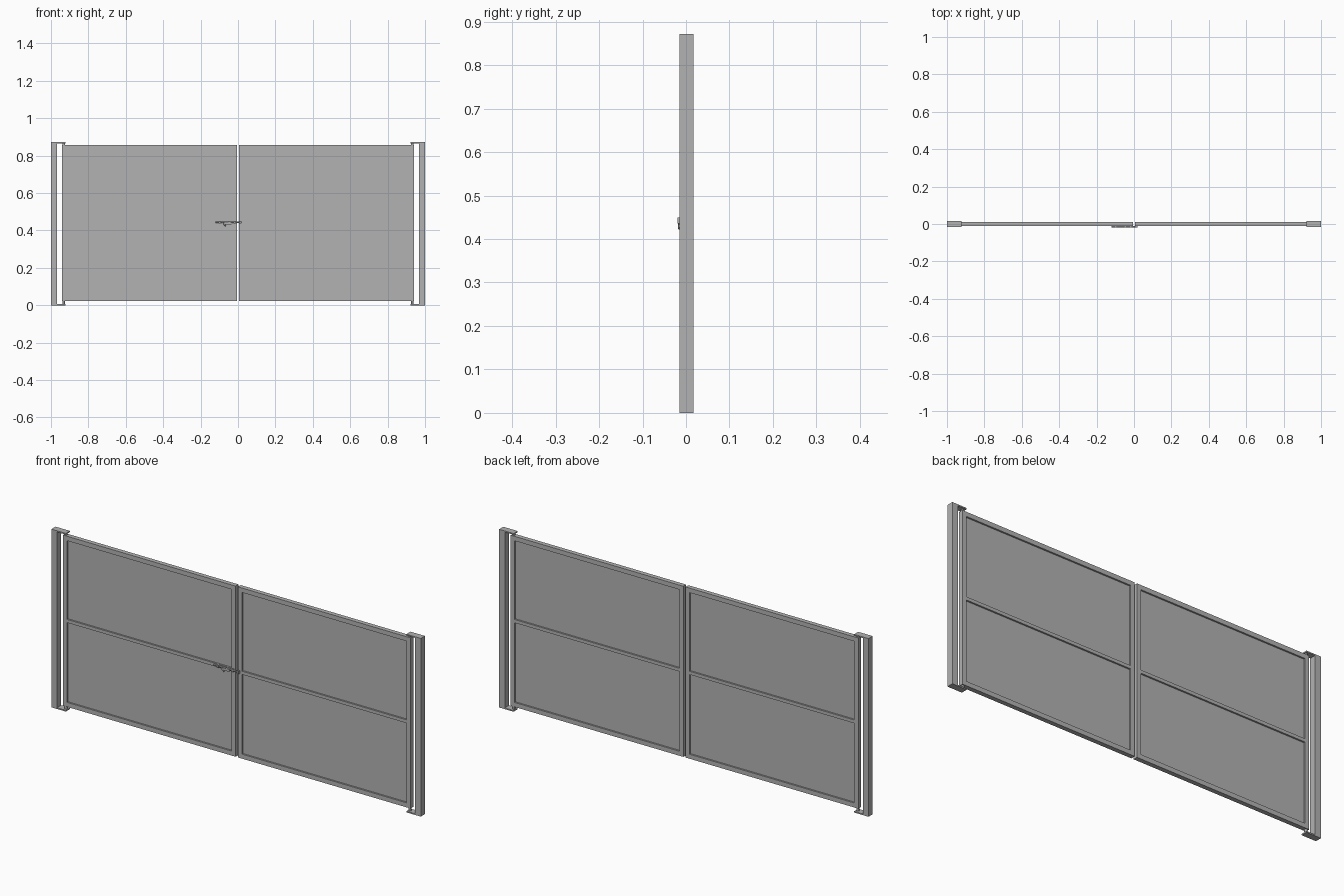
import bpy
from math import pi
from mathutils import Vector

cube = bpy.data.objects.get("Cube")
if cube:
    bpy.data.objects.remove(cube, do_unlink=True)

grey = bpy.data.materials.new("steel_grey")
grey.use_nodes = True
grey.diffuse_color = (0.45, 0.45, 0.45, 1)
grey.node_tree.nodes["Principled BSDF"].inputs["Base Color"].default_value = (0.45, 0.45, 0.45, 1)

MID = 0.001          # middle plane of the gate
HALF = 0.011         # half depth of the leaf frame
TOP = 0.872


def box(name, x, y, z):
    """Box spanning the given (low, high) ranges."""
    spans = [sorted(r) for r in (x, y, z)]
    bpy.ops.mesh.primitive_cube_add(size=1, location=[(a + b) / 2 for a, b in spans])
    ob = bpy.context.object
    ob.name = name
    ob.scale = [b - a for a, b in spans]
    bpy.ops.object.transform_apply(location=False, rotation=False)
    ob.data.materials.append(grey)
    return ob


def rod(name, start, end, radius):
    """Round bar between two points."""
    a, b = Vector(start), Vector(end)
    bpy.ops.mesh.primitive_cylinder_add(vertices=12, radius=radius, depth=(b - a).length,
                                        location=(a + b) / 2)
    ob = bpy.context.object
    ob.name = name
    ob.rotation_euler = (b - a).to_track_quat("Z", "Y").to_euler()
    ob.data.materials.append(grey)
    bpy.ops.object.shade_smooth_by_angle(angle=pi / 6)


depth = (MID - HALF, MID + HALF)
post_depth = (MID - 0.016, MID + 0.016)

for side, s in (("left", 1), ("right", -1)):
    def part(name, x, y, z):
        return box(f"{side}_{name}", (s * x[0], s * x[1]), y, z)

    # Post with hinge plates reaching over and under the leaf
    part("post", (0.969, 1.0), post_depth, (0, TOP))
    part("top_hinge_plate", (0.922, 0.969), post_depth, (TOP - 0.006, TOP))
    part("bottom_hinge_plate", (0.922, 0.969), post_depth, (0, 0.006))
    rod(f"{side}_top_hinge_pin", (s * 0.931, MID, 0.85), (s * 0.931, MID, TOP - 0.003), 0.007)
    rod(f"{side}_bottom_hinge_pin", (s * 0.931, MID, 0.003), (s * 0.931, MID, 0.03), 0.007)

    # Leaf frame: stiles and rails
    part("outer_stile", (0.919, 0.941), depth, (0.022, 0.857))
    part("inner_stile", (0.006, 0.028), depth, (0.022, 0.857))
    for name, z in (("bottom_rail", (0.022, 0.044)), ("middle_rail", (0.434, 0.450)),
                    ("top_rail", (0.835, 0.857))):
        part(name, (0.028, 0.919), depth, z)

    # Recessed sheet infill
    part("infill_panel", (0.028, 0.919), (MID - 0.003, MID + 0.003), (0.044, 0.835))

# Sliding bolt on the front of the middle rail
front = MID - HALF
bolt_y = front - 0.005
rod("bolt", (-0.12, bolt_y, 0.444), (0.018, bolt_y, 0.444), 0.0035)
for i, x in enumerate((-0.098, -0.048, -0.018, 0.013)):
    box(f"bolt_guide_{i + 1}", (x - 0.004, x + 0.004), (front - 0.009, front), (0.436, 0.450))
rod("bolt_handle", (-0.085, bolt_y, 0.444), (-0.066, bolt_y, 0.424), 0.003)
box("lock_tab", (-0.075, -0.035), (front - 0.007, front - 0.004), (0.432, 0.442))
